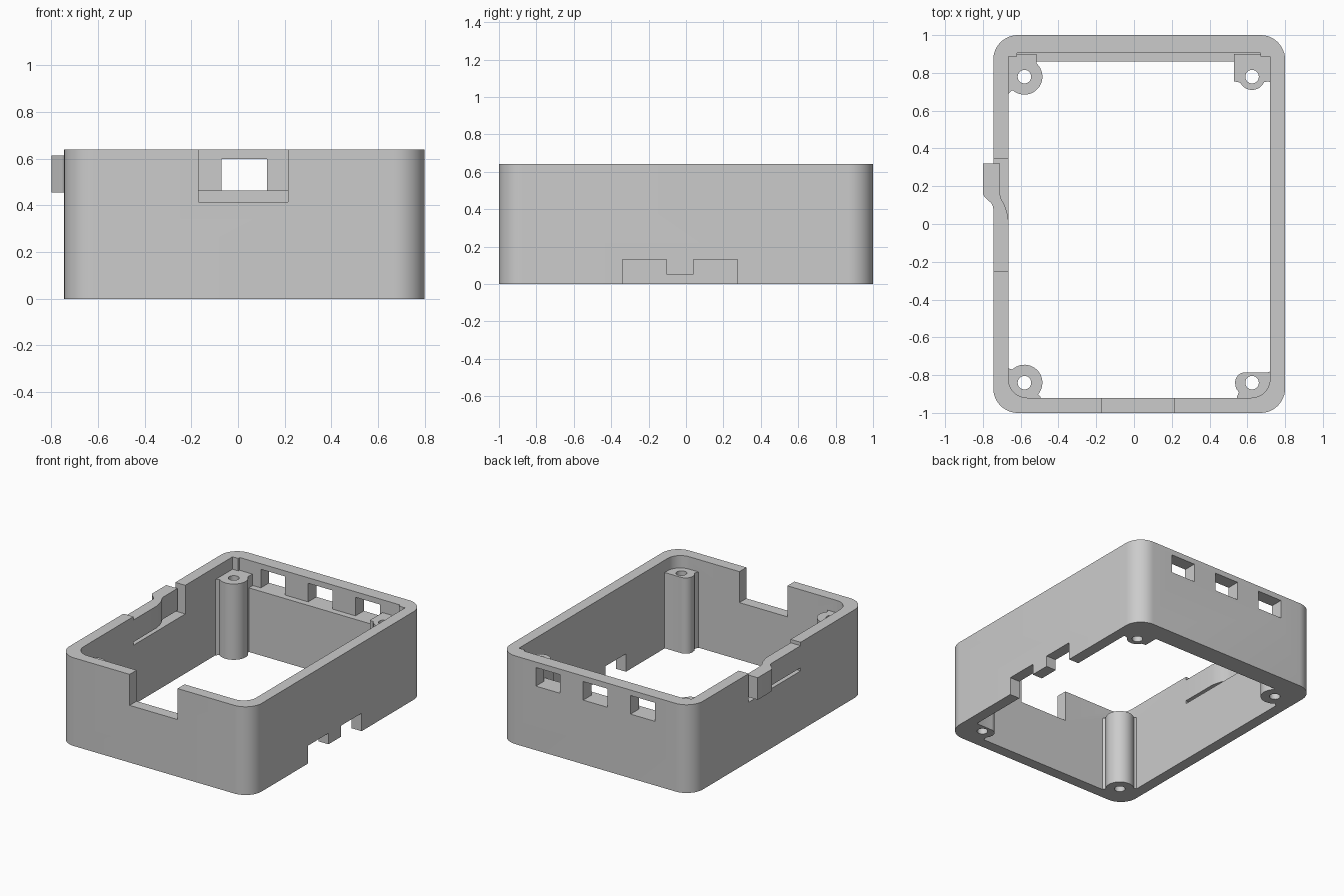
import bpy
import bmesh
from math import cos, sin, radians

cube = bpy.data.objects.get("Cube")
if cube:
    bpy.data.objects.remove(cube, do_unlink=True)

grey = bpy.data.materials.new("plain_grey")
grey.use_nodes = True
colour = (0.6, 0.6, 0.6, 1)
grey.diffuse_color = colour
grey.node_tree.nodes["Principled BSDF"].inputs["Base Color"].default_value = colour

HEIGHT = 0.64
LEDGE = 0.465
POST_TOP = 0.55


def arc(cx, cy, r, start, end, steps=12):
    angles = [radians(start + (end - start) * i / steps) for i in range(steps + 1)]
    return [(cx + r * cos(a), cy + r * sin(a)) for a in angles]


def rounded_rect(x0, x1, y0, y1, front_r, back_r):
    """Outline with separate radii for front and back corners."""
    corners = [(x0, y0, 1, 1, front_r, 180), (x1, y0, -1, 1, front_r, 270),
               (x1, y1, -1, -1, back_r, 0), (x0, y1, 1, -1, back_r, 90)]
    outline = []
    for x, y, sx, sy, r, a in corners:
        outline += arc(x + sx * r, y + sy * r, r, a, a + 90) if r else [(x, y)]
    return outline


def prism(name, outline, z0, z1):
    bm = bmesh.new()
    base = bm.faces.new([bm.verts.new((x, y, z0)) for x, y in outline])
    out = bmesh.ops.extrude_face_region(bm, geom=[base])
    top = [g for g in out["geom"] if isinstance(g, bmesh.types.BMVert)]
    bmesh.ops.translate(bm, verts=top, vec=(0, 0, z1 - z0))
    bmesh.ops.recalc_face_normals(bm, faces=bm.faces)
    mesh = bpy.data.meshes.new(name)
    bm.to_mesh(mesh)
    bm.free()
    mesh.materials.append(grey)
    obj = bpy.data.objects.new(name, mesh)
    bpy.context.collection.objects.link(obj)
    return obj


def box(name, x0, x1, y0, y1, z0, z1):
    return prism(name, rounded_rect(x0, x1, y0, y1, 0, 0), z0, z1)


def combine(target, tool, operation):
    mod = target.modifiers.new(operation, "BOOLEAN")
    mod.operation = operation
    mod.solver = "EXACT"
    mod.object = tool
    bpy.context.view_layer.objects.active = target
    bpy.ops.object.modifier_apply(modifier=mod.name)
    bpy.data.objects.remove(tool, do_unlink=True)


def cut(tool):
    combine(frame, tool, "DIFFERENCE")


# Open frame with rounded corners and a thicker lower back wall
frame = prism("case_frame", rounded_rect(-0.745, 0.8, -1, 1, 0.13, 0.13), 0, HEIGHT)
cut(prism("inside", rounded_rect(-0.665, 0.72, -0.92, 0.86, 0.1, 0), -0.1, 0.8))
cut(box("upper_inside", -0.665, 0.72, 0.7, 0.887, LEDGE, 0.8))
cut(box("back_recess", -0.62, 0.67, 0.8, 0.905, LEDGE, 0.8))

# Screw posts, blended into the corners
back_left = ([(-0.7, 0.685), (-0.665, 0.69), (-0.645, 0.708)]
             + arc(-0.58, 0.78, 0.095, 230, 395, 24)
             + [(-0.515, 0.85), (-0.515, 0.9), (-0.7, 0.9)])
front_left = ([(-0.7, -0.75), (-0.665, -0.765), (-0.645, -0.77)]
              + arc(-0.58, -0.84, 0.095, 130, -40, 24)
              + [(-0.495, -0.915), (-0.49, -0.95), (-0.7, -0.95)])
back_right = ([(0.53, 0.9), (0.53, 0.755), (0.555, 0.75)]
              + arc(0.625, 0.78, 0.07, 205, 335, 16)
              + [(0.71, 0.755), (0.75, 0.74), (0.75, 0.9)])
front_right = ([(0.75, -0.95), (0.75, -0.77), (0.71, -0.785)]
               + arc(0.59, -0.84, 0.055, 90, 180)
               + [(0.54, -0.87), (0.555, -0.89), (0.545, -0.915), (0.54, -0.95)])
posts = [("back_left", back_left, -0.58, 0.78), ("front_left", front_left, -0.58, -0.84),
         ("back_right", back_right, 0.625, 0.78), ("front_right", front_right, 0.625, -0.84)]
for name, outline, x, y in posts:
    combine(frame, prism(name + "_post", outline, 0, POST_TOP), "UNION")
for name, outline, x, y in posts:
    cut(prism(name + "_screw_hole", arc(x, y, 0.036, 0, 345, 23), -0.1, 0.8))

# Three back windows
for i in (-1, 0, 1):
    x = 0.0275 + i * 0.38
    cut(box("back_window", x - 0.0975, x + 0.0975, 0.895, 1.1, LEDGE, 0.6))

# Front notch
cut(box("front_notch", -0.17, 0.215, -1.1, -0.88, 0.415, 0.8))

# Bottom opening in the side wall with a short central tab
cut(prism("side_opening", rounded_rect(0.69, 0.9, -0.34, 0.275, 0, 0), -0.1, 0.05))
for y0, y1 in ((-0.34, -0.105), (0.04, 0.275)):
    cut(box("side_notch", 0.69, 0.9, y0, y1, -0.1, 0.13))

# Flexible latch arm in a slot in the opposite wall
cut(box("latch_slot", -0.9, -0.64, -0.25, 0.345, 0.432, 0.8))
arm = prism("latch_arm", [
    (-0.745, -0.25), (-0.665, -0.25), (-0.665, 0.02), (-0.672, 0.06), (-0.685, 0.1),
    (-0.704, 0.135), (-0.71, 0.16), (-0.71, 0.32), (-0.8, 0.32), (-0.8, 0.16),
    (-0.793, 0.145), (-0.755, 0.11), (-0.747, 0.095), (-0.745, 0.08)], 0.455, 0.615)

# Smooth curved walls, keeping edges sharp
for obj in (frame, arm):
    bpy.ops.object.select_all(action="DESELECT")
    obj.select_set(True)
    bpy.context.view_layer.objects.active = obj
    bpy.ops.object.shade_smooth_by_angle(angle=radians(30))
